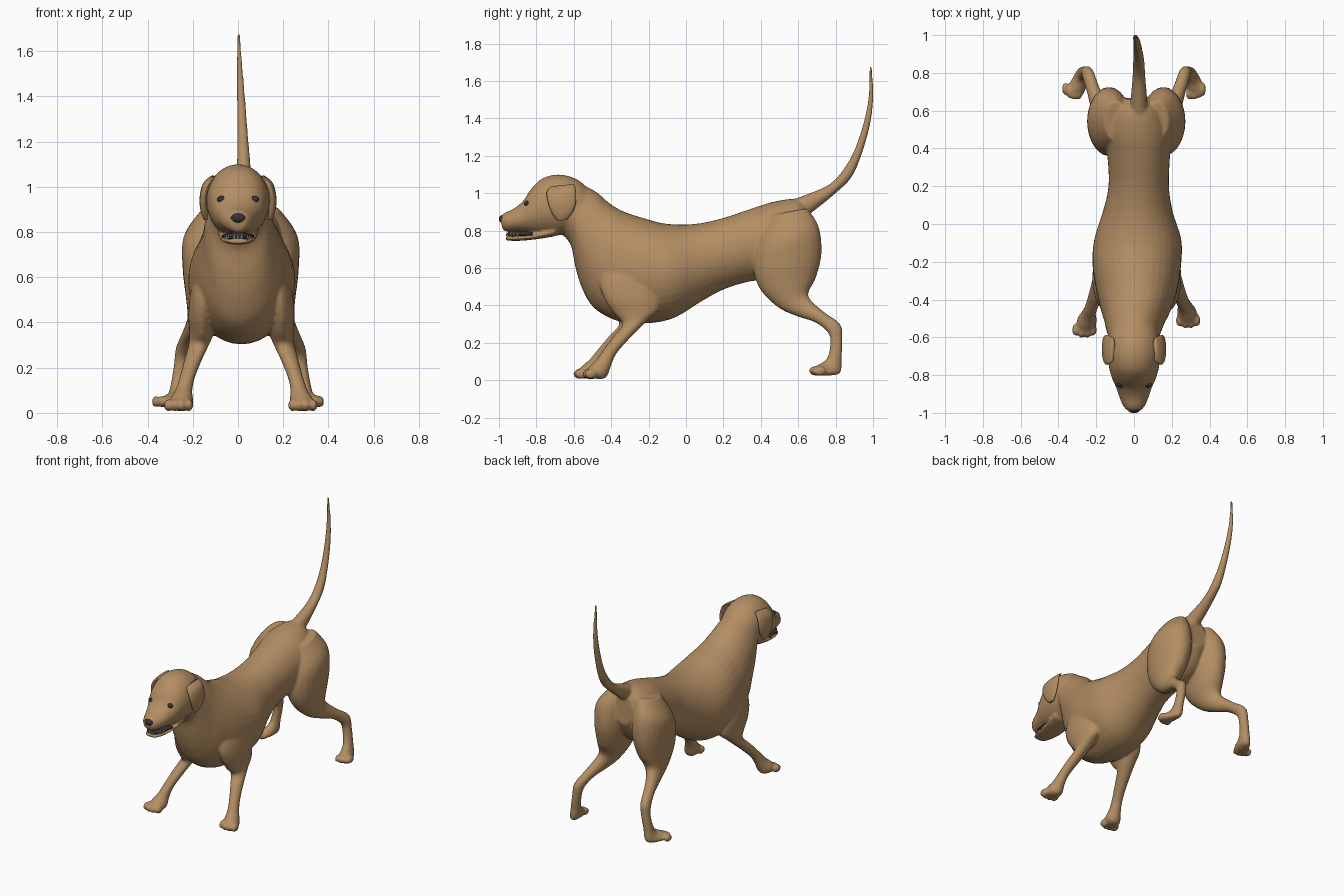
import bpy, bmesh, math
from mathutils import Vector, Matrix


def material(name, rgb):
    m = bpy.data.materials.new(name)
    m.diffuse_color = (*rgb, 1)
    return m


TAN = material("tan coat", (0.45, 0.27, 0.125))
DARK = material("dark nose", (0.035, 0.033, 0.032))
IVORY = material("ivory teeth", (0.55, 0.5, 0.4))


def spline(rows, steps=4):
    """Catmull-Rom interpolation of section rows."""
    rows = [Vector(r) for r in rows]
    out = []
    for i in range(len(rows) - 1):
        p0, p1, p2 = rows[max(i - 1, 0)], rows[i], rows[i + 1]
        p3 = rows[min(i + 2, len(rows) - 1)]
        for k in range(steps):
            t = k / steps
            out.append(0.5 * (2 * p1 + (p2 - p0) * t + (2 * p0 - 5 * p1 + 4 * p2 - p3) * t * t
                              + (3 * p1 - p0 - 3 * p2 + p3) * t ** 3))
    return out + [rows[-1]]


def loft(bm, rows, n=24):
    """Rows: edge point a (y, z), edge point b (y, z), half width, centre x."""
    rings = []
    for ya, za, yb, zb, w, xc in spline(rows):
        ring = []
        for k in range(n):
            a = math.tau * k / n
            s = 0.5 + 0.5 * math.sin(a)
            ring.append(bm.verts.new((xc + w * math.cos(a), yb + (ya - yb) * s, zb + (za - zb) * s)))
        rings.append(ring)
    faces = [bm.faces.new(rings[0]), bm.faces.new(rings[-1])]
    for r, q in zip(rings, rings[1:]):
        for k in range(n):
            faces.append(bm.faces.new((r[k], r[(k + 1) % n], q[(k + 1) % n], q[k])))
    bmesh.ops.recalc_face_normals(bm, faces=faces)


def ball(bm, loc, size):
    m = Matrix.Translation(loc) @ Matrix.Diagonal((*size, 1))
    bmesh.ops.create_uvsphere(bm, u_segments=20, v_segments=12, radius=1, matrix=m)


def finish(bm, name, mat):
    me = bpy.data.meshes.new(name)
    bm.to_mesh(me)
    bm.free()
    me.materials.append(mat)
    for p in me.polygons:
        p.use_smooth = True
    ob = bpy.data.objects.new(name, me)
    bpy.context.collection.objects.link(ob)
    return ob


bm = bmesh.new()

# Trunk and neck
loft(bm, [
    (0.66, 0.92, 0.67, 0.72, 0.07, 0.02), (0.60, 0.968, 0.60, 0.60, 0.14, 0.02),
    (0.48, 0.957, 0.50, 0.54, 0.18, 0.02), (0.35, 0.918, 0.35, 0.53, 0.165, 0.025),
    (0.20, 0.868, 0.20, 0.485, 0.16, 0.025), (0.05, 0.836, 0.08, 0.42, 0.185, 0.02),
    (-0.10, 0.836, -0.06, 0.335, 0.23, 0.02), (-0.22, 0.865, -0.20, 0.305, 0.235, 0.015),
    (-0.34, 0.905, -0.36, 0.315, 0.215, 0.015), (-0.42, 0.955, -0.49, 0.385, 0.185, 0.01),
    (-0.47, 1.0, -0.555, 0.49, 0.162, 0.005), (-0.53, 1.035, -0.59, 0.60, 0.147, 0),
    (-0.60, 1.06, -0.615, 0.72, 0.13, 0), (-0.66, 1.07, -0.66, 0.78, 0.1, 0)], 36)

# Skull and upper muzzle
loft(bm, [
    (-0.50, 1.0, -0.5, 0.8, 0.1, 0), (-0.58, 1.073, -0.6, 0.79, 0.13, 0),
    (-0.68, 1.1, -0.68, 0.775, 0.14, 0), (-0.77, 1.078, -0.75, 0.775, 0.132, 0),
    (-0.83, 1.02, -0.81, 0.78, 0.115, 0), (-0.87, 0.96, -0.86, 0.79, 0.095, 0),
    (-0.92, 0.918, -0.91, 0.795, 0.078, 0), (-0.97, 0.895, -0.955, 0.795, 0.058, 0),
    (-0.995, 0.87, -0.98, 0.805, 0.034, 0)], 32)

# Lower jaw
loft(bm, [
    (-0.70, 0.82, -0.70, 0.77, 0.09, 0), (-0.82, 0.785, -0.80, 0.754, 0.08, 0),
    (-0.90, 0.774, -0.90, 0.745, 0.066, 0), (-0.96, 0.773, -0.965, 0.748, 0.042, 0)])

# Tail, sweeping up
loft(bm, [
    (0.55, 0.96, 0.62, 0.86, 0.05, 0.025), (0.68, 1.007, 0.69, 0.91, 0.042, 0.026),
    (0.77, 1.05, 0.80, 1.0, 0.034, 0.026), (0.84, 1.125, 0.885, 1.085, 0.03, 0.025),
    (0.90, 1.23, 0.94, 1.21, 0.024, 0.021), (0.95, 1.38, 0.985, 1.37, 0.019, 0.014),
    (0.976, 1.52, 1.002, 1.52, 0.014, 0.007), (0.98, 1.68, 0.994, 1.68, 0.006, 0.003)])

# Rows for the right limbs; x is measured from the limb centre line
FRONT_LEG = [
    (-0.45, 0.62, -0.27, 0.68, 0.04, 0.14), (-0.46, 0.51, -0.20, 0.59, 0.055, 0.165),
    (-0.43, 0.42, -0.15, 0.48, 0.06, 0.175), (-0.38, 0.35, -0.14, 0.385, 0.056, 0.175),
    (-0.34, 0.30, -0.20, 0.325, 0.047, 0.185), (-0.385, 0.24, -0.295, 0.23, 0.039, 0.213),
    (-0.44, 0.165, -0.37, 0.145, 0.034, 0.24), (-0.475, 0.115, -0.40, 0.08, 0.038, 0.255),
    (-0.50, 0.09, -0.43, 0.012, 0.052, 0.265), (-0.53, 0.06, -0.50, 0.01, 0.05, 0.27)]
HIND_LEG = [
    (0.44, 0.88, 0.65, 0.92, 0.06, 0.11), (0.38, 0.74, 0.71, 0.82, 0.112, 0.14),
    (0.36, 0.60, 0.725, 0.68, 0.112, 0.145), (0.40, 0.48, 0.695, 0.55, 0.088, 0.155),
    (0.50, 0.385, 0.655, 0.47, 0.06, 0.175), (0.60, 0.34, 0.67, 0.425, 0.045, 0.20),
    (0.69, 0.31, 0.745, 0.36, 0.036, 0.23), (0.755, 0.26, 0.825, 0.30, 0.033, 0.255),
    (0.772, 0.21, 0.836, 0.22, 0.03, 0.265), (0.76, 0.13, 0.832, 0.12, 0.03, 0.28),
    (0.735, 0.1, 0.825, 0.04, 0.036, 0.29), (0.70, 0.08, 0.76, 0.025, 0.048, 0.31),
    (0.67, 0.06, 0.69, 0.025, 0.042, 0.325)]

for s in (1, -1):
    # Front leg: the left one reaches further forward
    def reach(z):
        return -0.05 * max(0, 1 - z / 0.45) if s < 0 else 0
    loft(bm, [(a + reach(b), b, c + reach(d), d, w, 0.015 + s * x) for a, b, c, d, w, x in FRONT_LEG])
    loft(bm, [(a, b, c, d, w, 0.012 + s * x) for a, b, c, d, w, x in HIND_LEG])
    # Toes of the front and hind paws
    for i in range(4):
        t = i - 1.5
        fwd = 0.010 * abs(t)
        ball(bm, (0.012 + s * (0.275 + 0.03 * t), -0.525 + fwd + reach(0), 0.034), (0.02, 0.033, 0.027))
        ball(bm, (s * (0.328 + 0.024 * t), 0.688 + fwd + 0.008 * t, 0.05), (0.017, 0.033, 0.025))

# Fuse everything into one smooth skin
body = finish(bm, "body", TAN)
rm = body.modifiers.new("fuse", 'REMESH')
rm.mode = 'VOXEL'
rm.voxel_size = 0.008
rm.use_smooth_shade = True
sm = body.modifiers.new("soften", 'SMOOTH')
sm.factor = 0.5
sm.iterations = 5
bpy.context.view_layer.objects.active = body
for m in ("fuse", "soften"):
    bpy.ops.object.modifier_apply(modifier=m)
bpy.context.view_layer.update()


def face_y(x, z):
    """Depth of the face surface seen from the front."""
    hit, loc, _, _ = body.ray_cast(Vector((x, -2, z)), Vector((0, 1, 0)))
    return loc.y if hit else -0.84


for s, side in ((1, "right"), (-1, "left")):
    # Hanging ear flap
    bm = bmesh.new()
    loft(bm, [
        (-0.725, 1.035, -0.60, 1.05, 0.012, s * 0.112), (-0.745, 1.005, -0.59, 1.02, 0.018, s * 0.138),
        (-0.738, 0.95, -0.588, 0.955, 0.018, s * 0.152), (-0.715, 0.89, -0.605, 0.90, 0.016, s * 0.15),
        (-0.685, 0.853, -0.64, 0.857, 0.009, s * 0.143)])
    finish(bm, side + "_ear", TAN)
    # Eye
    bm = bmesh.new()
    ball(bm, (s * 0.073, face_y(s * 0.073, 0.945) + 0.006, 0.945), (0.02, 0.014, 0.015))
    finish(bm, side + "_eye", DARK)

# Nose pad
bm = bmesh.new()
ball(bm, (0, -0.979, 0.862), (0.034, 0.022, 0.022))
finish(bm, "nose", DARK)

# Dark mouth lining between the jaws
bm = bmesh.new()
loft(bm, [(-0.82, 0.797, -0.82, 0.765, 0.074, 0), (-0.90, 0.80, -0.90, 0.765, 0.06, 0),
          (-0.953, 0.80, -0.953, 0.765, 0.035, 0)])
finish(bm, "mouth_lining", DARK)

# Lower teeth along the jaw arc
bm = bmesh.new()
for i in range(11):
    a = math.pi * (i / 10 - 0.5) * 0.85
    loc = (0.058 * math.sin(a), -0.885 - 0.072 * math.cos(a), 0.781)
    bmesh.ops.create_cone(bm, cap_ends=True, segments=8, radius1=0.006, radius2=0.002,
                          depth=0.018, matrix=Matrix.Translation(loc))
finish(bm, "teeth", IVORY)
